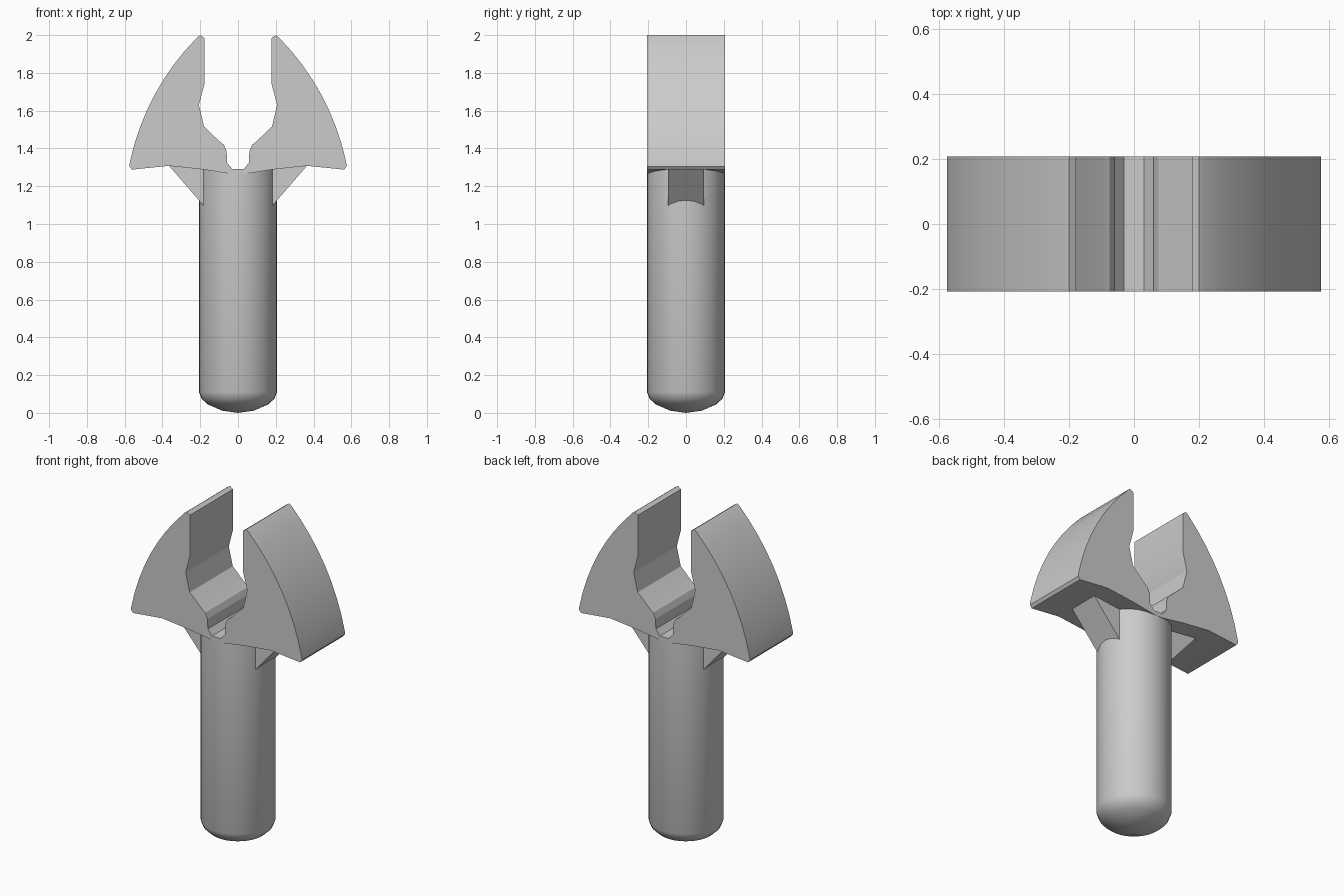
import bpy
import bmesh
import math
from mathutils import Vector

cube = bpy.data.objects.get("Cube")
if cube:
    bpy.data.objects.remove(cube, do_unlink=True)

grey = bpy.data.materials.new("light grey")
grey.use_nodes = True
grey.diffuse_color = (0.6, 0.6, 0.6, 1)
grey.node_tree.nodes["Principled BSDF"].inputs["Base Color"].default_value = (0.6, 0.6, 0.6, 1)

R = 0.207  # shaft radius and half depth of the head


def finish(name, bm, angle):
    bmesh.ops.recalc_face_normals(bm, faces=bm.faces)
    mesh = bpy.data.meshes.new(name)
    bm.to_mesh(mesh)
    bm.free()
    obj = bpy.data.objects.new(name, mesh)
    mesh.materials.append(grey)
    bpy.context.collection.objects.link(obj)
    bpy.ops.object.select_all(action='DESELECT')
    obj.select_set(True)
    bpy.context.view_layer.objects.active = obj
    bpy.ops.object.shade_smooth_by_angle(angle=math.radians(angle))
    return obj


def extrude(name, outline, half_depth):
    """Extrude an x-z outline evenly to both sides of y = 0."""
    bm = bmesh.new()
    face = bm.faces.new([bm.verts.new((x, -half_depth, z)) for x, z in outline])
    out = bmesh.ops.extrude_face_region(bm, geom=[face])
    verts = [v for v in out["geom"] if isinstance(v, bmesh.types.BMVert)]
    bmesh.ops.translate(bm, verts=verts, vec=(0, 2 * half_depth, 0))
    return finish(name, bm, 20)


def arc(a, control, b, steps):
    a, control, b = Vector(a), Vector(control), Vector(b)
    ts = [i / steps for i in range(steps + 1)]
    return [tuple(a * (1 - t) ** 2 + control * 2 * t * (1 - t) + b * t * t) for t in ts]


# Forked head: half outline, mirrored to the other side
socket = [(0.03, 1.29), (0.058, 1.325), (0.06, 1.385), (0.075, 1.42), (0.095, 1.435)]
jaw = [(0.18, 1.516), (0.207, 1.63), (0.178, 1.74), (0.178, 1.985), (0.2, 2.0)]
outer = arc((0.214, 1.99), (0.49, 1.71), (0.573, 1.325), 8)
underside = [(0.575, 1.305), (0.562, 1.288), (0.365, 1.308), (0.18, 1.288), (0.035, 1.265)]
half = socket + jaw + outer + underside
extrude("forked_head", half + [(-x, z) for x, z in reversed(half)], R)

# Triangular braces under the head
brace = [(0.365, 1.308), (0.185, 1.10), (0.1, 1.0), (0.1, 1.285), (0.18, 1.289)]
for side, name in ((1, "left_brace"), (-1, "right_brace")):
    extrude(name, [(side * x, z) for x, z in brace], 0.095)

# Round shaft with a domed lower end
profile = [(0, 0), (0.085, 0.012), (0.16, 0.045), (0.193, 0.075), (R, 0.11), (R, 1.289), (0, 1.289)]
bm = bmesh.new()
points = [bm.verts.new((r, 0, z)) for r, z in profile]
edges = [bm.edges.new(pair) for pair in zip(points, points[1:])]
bmesh.ops.spin(bm, geom=points + edges, cent=(0, 0, 0), axis=(0, 0, 1),
               angle=math.tau, steps=32, use_duplicate=False)
bmesh.ops.remove_doubles(bm, verts=bm.verts, dist=0.0005)
finish("shaft", bm, 35)
